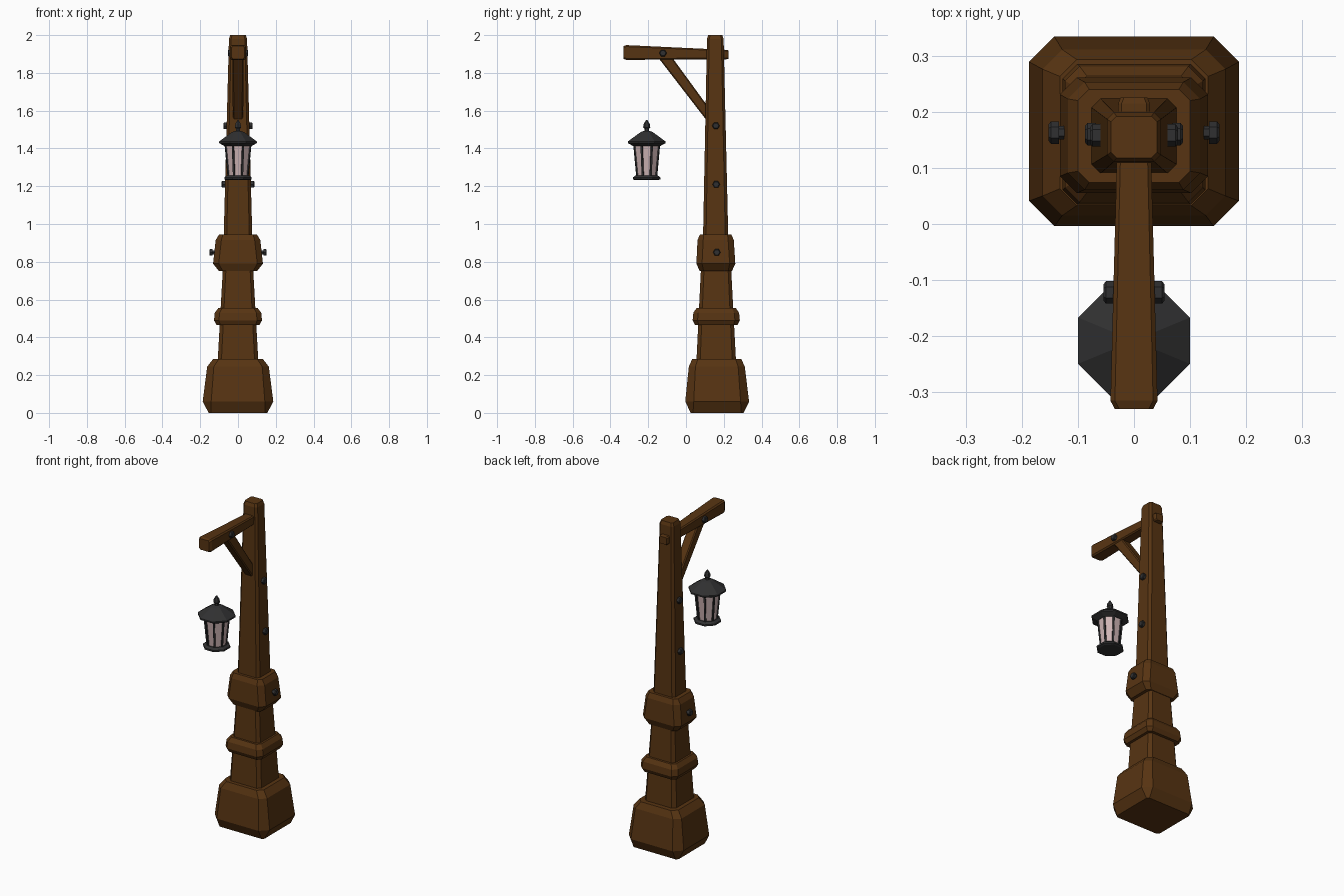
import bpy, bmesh, math
from mathutils import Matrix, Vector

if "Cube" in bpy.data.objects:
    bpy.data.objects.remove(bpy.data.objects["Cube"])


def material(name, rgb):
    m = bpy.data.materials.new(name)
    m.diffuse_color = (*rgb, 1)
    m.use_nodes = True
    m.node_tree.nodes["Principled BSDF"].inputs["Base Color"].default_value = m.diffuse_color
    return m


WOOD = material("brown wood", (0.095, 0.034, 0.006))
IRON = material("dark iron", (0.030, 0.030, 0.031))
GLASS = material("pale pink glass", (0.62, 0.46, 0.46))


def skin(name, rings, mat, matrix=Matrix()):
    """Closed surface through rings of points with equal counts."""
    bm = bmesh.new()
    loops = [[bm.verts.new(matrix @ Vector(p)) for p in r] for r in rings]
    n = len(loops[0])
    for a, b in zip(loops, loops[1:]):
        for i in range(n):
            j = (i + 1) % n
            bm.faces.new((a[i], a[j], b[j], b[i]))
    bm.faces.new(loops[0])
    bm.faces.new(loops[-1])
    bmesh.ops.recalc_face_normals(bm, faces=bm.faces)
    me = bpy.data.meshes.new(name)
    bm.to_mesh(me)
    bm.free()
    me.materials.append(mat)
    ob = bpy.data.objects.new(name, me)
    bpy.context.collection.objects.link(ob)
    return ob


def block_ring(t, hx, hy, cy, c):
    """Rectangle with cut corners at height t."""
    pts = [(hx - c, -hy), (hx, -hy + c), (hx, hy - c), (hx - c, hy),
           (-hx + c, hy), (-hx, hy - c), (-hx, -hy + c), (-hx + c, -hy)]
    return [(x, y + cy, t) for x, y in pts]


def block(name, sections, mat=WOOD, matrix=Matrix()):
    return skin(name, [block_ring(*s) for s in sections], mat, matrix)


def turned(name, profile, n, mat, matrix=Matrix()):
    """n-sided solid from (radius, height) pairs, flats facing the axes."""
    ang = [math.tau * (i + 0.5) / n for i in range(n)]
    return skin(name, [[(r * math.cos(a), r * math.sin(a), z) for a in ang]
                       for r, z in profile], mat, matrix)


# Post: foot, lower shaft, ring, collar and upper post
block("post_foot", [(0, .155, .14, .165, .012), (.06, .187, .169, .165, .045),
                    (.245, .163, .148, .163, .035), (.285, .132, .13, .163, .03)])
block("lower_shaft", [(.25, .109, .106, .16, .02), (.80, .078, .078, .159, .016)])
block("shaft_ring", [(.465, .113, .112, .16, .02), (.49, .127, .125, .16, .026),
                     (.53, .123, .121, .16, .026), (.555, .104, .104, .16, .02)])
block("post_collar", [(.75, .10, .085, .158, .02), (.79, .132, .103, .158, .03),
                      (.915, .118, .096, .157, .03), (.945, .10, .083, .157, .02)])
block("upper_post", [(.92, .076, .067, .157, .016), (1.98, .048, .044, .155, .012),
                     (2.0, .041, .037, .155, .010)])

# Beam along y, and the slanted brace below it
block("cross_beam", [(-.225, .024, .022, 1.897, .006), (-.215, .028, .025, 1.897, .006),
                     (.315, .042, .039, 1.908, .008), (.33, .034, .034, 1.908, .008)],
      matrix=Matrix.Rotation(math.pi / 2, 4, 'X'))
block("brace", [(0, .027, .024, 0, .006), (.44, .030, .030, 0, .006)],
      matrix=Matrix.Translation((0, .146, 1.54)) @ Matrix.Rotation(math.atan2(.6, .8), 4, 'X'))

# Bolts in mirrored pairs: (outer x, y, z)
for k, (x, y, z) in enumerate([(.152, .163, .85), (.087, .16, 1.21),
                               (.078, .158, 1.52), (.054, -.122, 1.905)]):
    for s in (-1, 1):
        turned(f"bolt_{k}_{'left' if s < 0 else 'right'}",
               [(.012, -.05), (.012, -.018), (.020, -.018), (.020, -.004), (.015, 0)], 6, IRON,
               Matrix.Translation((s * x, y, z)) @ Matrix.Rotation(s * math.pi / 2, 4, 'Y'))

# Lantern
LAMP = Matrix.Translation((0, -.208, 0))
turned("lantern_base", [(.066, 1.232), (.078, 1.237), (.078, 1.247), (.062, 1.258)], 8, IRON, LAMP)
turned("lantern_glass", [(.054, 1.25), (.071, 1.42)], 8, GLASS, LAMP)
turned("lantern_roof", [(.076, 1.412), (.108, 1.428), (.108, 1.437), (.034, 1.487), (.014, 1.493)],
       8, IRON, LAMP)
turned("lantern_finial", [(.012, 1.485), (.012, 1.503), (.019, 1.512), (.016, 1.53), (.004, 1.55)],
       6, IRON, LAMP)
for i in range(8):
    turn = Matrix.Rotation(math.tau * (i + .5) / 8, 4, 'Z')
    skin(f"lantern_bar_{i}",
         [[(r + dx, dy, z) for dx, dy in ((-.006, -.006), (.004, -.005), (.004, .005), (-.006, .006))]
          for r, z in ((.054, 1.25), (.071, 1.42))], IRON, LAMP @ turn)
